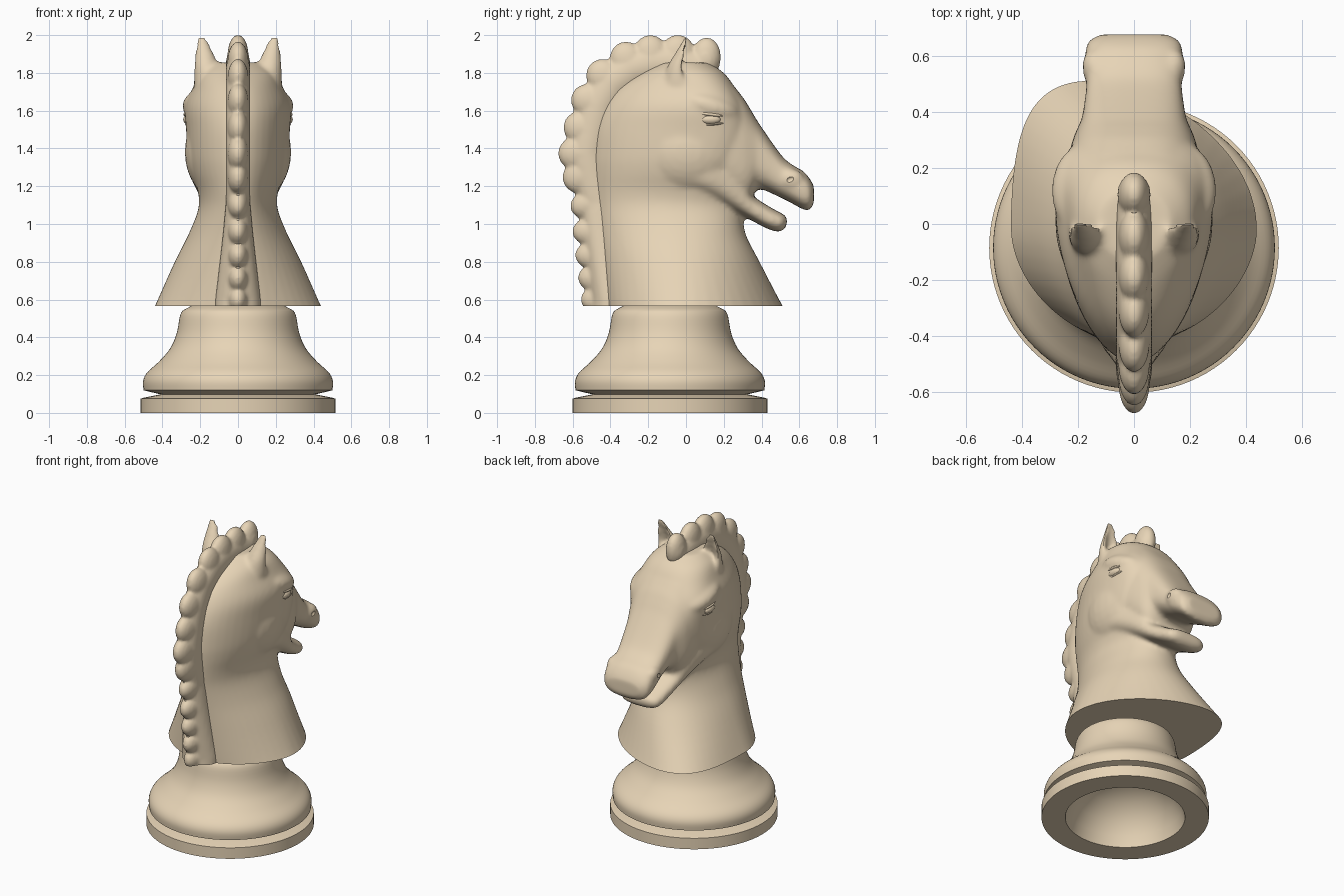
import bpy, bmesh
from math import sin, cos, pi, radians
from mathutils import Vector, Matrix

if "Cube" in bpy.data.objects:
    bpy.data.objects.remove(bpy.data.objects["Cube"])

wood = bpy.data.materials.new("pale_wood")
wood.diffuse_color = (0.80, 0.66, 0.47, 1)
wood.use_nodes = True
wood.node_tree.nodes["Principled BSDF"].inputs["Base Color"].default_value = wood.diffuse_color


def catmull(rows, n=5):
    """Interpolate rows of section parameters smoothly."""
    out = []
    for i in range(len(rows) - 1):
        quad = [rows[max(0, i - 1)], rows[i], rows[i + 1], rows[min(len(rows) - 1, i + 2)]]
        for k in range(n):
            t = k / n
            out.append([0.5 * (2 * b + (c - a) * t + (2 * a - 5 * b + 4 * c - d) * t * t
                               + (3 * b - a - 3 * c + d) * t ** 3) for a, b, c, d in zip(*quad)])
    return out + [list(rows[-1])]


def pw(v, e):
    return (1 if v >= 0 else -1) * abs(v) ** e


def loft(bm, rings):
    rows = [[bm.verts.new(p) for p in r] for r in rings]
    n = len(rows[0])
    for a, b in zip(rows, rows[1:]):
        for i in range(n):
            bm.faces.new((a[i], a[(i + 1) % n], b[(i + 1) % n], b[i]))
    bm.faces.new(rows[0])
    bm.faces.new(rows[-1])


def blob(bm, loc, rad, rot=0.0):
    m = Matrix.Translation(loc) @ Matrix.Rotation(rot, 4, 'X') @ Matrix.Diagonal((*rad, 1))
    bmesh.ops.create_uvsphere(bm, u_segments=24, v_segments=16, radius=1, matrix=m)


def make(name, bm):
    bmesh.ops.recalc_face_normals(bm, faces=bm.faces)
    me = bpy.data.meshes.new(name)
    bm.to_mesh(me)
    bm.free()
    ob = bpy.data.objects.new(name, me)
    bpy.context.collection.objects.link(ob)
    return ob


def finish(ob, voxel=None, smooth=0, cutter=None):
    if voxel:
        m = ob.modifiers.new("fuse", 'REMESH')
        m.mode, m.voxel_size = 'VOXEL', voxel
    if smooth:
        m = ob.modifiers.new("soften", 'SMOOTH')
        m.factor, m.iterations = 0.5, smooth
    if cutter:
        m = ob.modifiers.new("cut", 'BOOLEAN')
        m.operation, m.object, m.solver = 'DIFFERENCE', cutter, 'EXACT'
    bpy.ops.object.select_all(action='DESELECT')
    ob.select_set(True)
    bpy.context.view_layer.objects.active = ob
    bpy.ops.object.convert(target='MESH')
    ob.data.materials.clear()
    ob.data.materials.append(wood)
    bpy.ops.object.shade_smooth_by_angle(angle=radians(40))


ANG = [2 * pi * i / 48 for i in range(48)]

# turned base with a groove and a hollow underside
profile = [(0.37, 0), (0.517, 0), (0.517, 0.075), (0.50, 0.08), (0.41, 0.098), (0.485, 0.116), (0.50, 0.12)]
profile += [(r, z) for r, z in catmull([(0.50, 0.12), (0.502, 0.17), (0.48, 0.215), (0.42, 0.27),
                                        (0.36, 0.34), (0.325, 0.42), (0.308, 0.51), (0.295, 0.54)], 4)][1:]
profile += [(0.275, 0.552), (0.22, 0.58), (0.001, 0.58)]
profile += [(0.001, 0.30), (0.12, 0.285), (0.23, 0.235), (0.31, 0.15), (0.35, 0.07)]
bm = bmesh.new()
N = 96
cols = [[bm.verts.new((r * cos(2 * pi * i / N), -0.085 + r * sin(2 * pi * i / N), z)) for r, z in profile]
        for i in range(N)]
P = len(profile)
for i in range(N):
    a, b = cols[i], cols[(i + 1) % N]
    for j in range(P):
        k = (j + 1) % P
        bm.faces.new((a[j], b[j], b[k], a[k]))
finish(make("turned_base", bm))

# cutter: flat underside of the bust
bm = bmesh.new()
bmesh.ops.create_cube(bm, size=1, matrix=Matrix.Translation((0, 0, 0.367)) @ Matrix.Diagonal((2, 2, 0.4, 1)))
for s in (-1, 1):  # nostrils
    blob(bm, (s * 0.2, 0.55, 1.235), (0.026, 0.03, 0.02), 0.5)
cutter = make("bust_cutter", bm)
cutter.hide_render = True

bm = bmesh.new()
# neck and skull: z, back, front, widest y, half width, sideways lean, front exponent
neck = [(0.50, -0.42, 0.555, -0.02, 0.475, 0.19, 1.0),
        (0.57, -0.43, 0.51, -0.02, 0.438, 0.16, 1.0),
        (0.80, -0.45, 0.39, -0.03, 0.335, 0.05, 1.0),
        (0.95, -0.465, 0.315, -0.05, 0.26, 0.01, 0.95),
        (1.08, -0.48, 0.30, -0.07, 0.21, 0, 0.9),
        (1.17, -0.49, 0.30, -0.05, 0.212, 0, 0.8),
        (1.27, -0.495, 0.31, -0.01, 0.245, 0, 0.75),
        (1.36, -0.495, 0.33, 0.02, 0.265, 0, 0.7),
        (1.50, -0.48, 0.35, 0.05, 0.275, 0, 0.7),
        (1.62, -0.435, 0.31, 0.07, 0.28, 0, 0.7),
        (1.72, -0.36, 0.26, 0.05, 0.24, 0, 0.8),
        (1.80, -0.24, 0.20, 0.01, 0.20, 0, 0.85),
        (1.855, -0.13, 0.12, 0.0, 0.13, 0, 1.0)]
rings = []
for z, yb, yf, ym, w, lean, e in catmull(neck):
    ring = []
    for t in ANG:
        f = sin(t) >= 0
        ee = e if f else 1.1
        x = w * pw(cos(t), ee) - (lean * sin(t) ** 2 if f else 0)
        ring.append((x, ym + ((yf - ym) if f else (ym - yb)) * pw(sin(t), ee), z))
    rings.append(ring)
loft(bm, rings)

# upper muzzle and lower jaw: y, top, bottom, half width
upper = [(0.05, 1.80, 1.25, 0.24), (0.19, 1.79, 1.15, 0.242), (0.29, 1.685, 1.10, 0.222),
         (0.34, 1.61, 1.12, 0.203), (0.385, 1.535, 1.185, 0.185), (0.50, 1.37, 1.14, 0.17),
         (0.56, 1.315, 1.11, 0.174), (0.62, 1.28, 1.078, 0.174), (0.655, 1.24, 1.075, 0.16),
         (0.677, 1.20, 1.11, 0.12)]
lower = [(-0.12, 1.45, 1.24, 0.24), (-0.02, 1.45, 1.165, 0.255), (0.10, 1.43, 1.135, 0.25),
         (0.20, 1.38, 1.09, 0.225), (0.29, 1.26, 1.045, 0.195), (0.345, 1.16, 1.02, 0.175),
         (0.42, 1.105, 0.98, 0.158), (0.48, 1.07, 0.96, 0.147), (0.515, 1.052, 0.968, 0.128),
         (0.535, 1.035, 0.995, 0.085)]
for rows, e in ((upper, 0.75), (lower, 0.75)):
    loft(bm, [[(w * pw(cos(t), e), y, (a + b) / 2 + (a - b) / 2 * pw(sin(t), e)) for t in ANG]
              for y, a, b, w in catmull(rows)])

# cheeks, brows, nostril swellings and ears
for s in (-1, 1):
    blob(bm, (s * 0.12, 0.01, 1.38), (0.162, 0.26, 0.235))
    blob(bm, (s * 0.18, 0.12, 1.625), (0.115, 0.17, 0.075), -0.3)
    blob(bm, (s * 0.142, 0.56, 1.235), (0.045, 0.065, 0.055))
    ear = [(1.74, 0.16, -0.03, 0.075, 0.09), (1.83, 0.166, -0.03, 0.066, 0.07),
           (1.90, 0.176, -0.015, 0.05, 0.045), (1.955, 0.188, 0.0, 0.036, 0.027),
           (1.992, 0.192, 0.01, 0.022, 0.018)]
    # the front of each ear is hollowed
    loft(bm, [[(s * (cx + rx * cos(t)), cy + ry * (sin(t) if sin(t) < 0 else sin(t) * (0.9 - 1.1 * sin(t))), z)
               for t in ANG] for z, cx, cy, rx, ry in catmull(ear)])
finish(make("horse_head", bm), 0.0125, 12, cutter)

# scalloped mane: outer tips of the locks in side view
tips = [(0.115, 1.985), (-0.04, 2.0), (-0.20, 1.998), (-0.355, 1.955), (-0.505, 1.845), (-0.60, 1.69),
        (-0.645, 1.53), (-0.675, 1.375), (-0.65, 1.23), (-0.61, 1.085), (-0.60, 0.96), (-0.585, 0.835),
        (-0.57, 0.715), (-0.555, 0.60)]
bm = bmesh.new()
rings = []
for i, (y, z) in enumerate(tips):
    p, q = tips[max(0, i - 1)], tips[min(len(tips) - 1, i + 1)]
    d = Vector((0, q[0] - p[0], q[1] - p[1])).normalized()
    n = Vector((0, d.z, -d.y))
    n = n if n.dot(Vector((0, y + 0.05, z - 1.3))) > 0 else -n
    if i > 9:
        n = Vector((0, -1, 0))
    tip = Vector((0, y, z))
    rot = Vector((0, 0, 1)).angle(n) * (1 if n.y < 0 else -1)
    blob(bm, tip - n * 0.11, (0.056, (0.08 if i == 0 else 0.096) if i < 9 else 0.08, 0.112), rot)
    wide = 0.064 if i < 10 else 0.064 + 0.014 * (i - 9)
    mid = tip - n * 0.155
    if i == 0:
        mid += Vector((0, -0.02, -0.02))
    rings.append([mid + Vector((wide * cos(t), 0, 0)) + n * (0.1 * sin(t)) for t in ANG])
rings.append([p + Vector((0, 0, -0.1)) for p in rings[-1]])
loft(bm, rings)
blob(bm, (0, 0.105, 1.87), (0.06, 0.075, 0.09))
finish(make("mane", bm), 0.011, 3, cutter)

# eyes with upper and lower lids
bm = bmesh.new()
for s in (-1, 1):
    blob(bm, (s * 0.264, 0.13, 1.553), (0.026, 0.054, 0.026))
    blob(bm, (s * 0.262, 0.13, 1.58), (0.028, 0.068, 0.012), -0.12)
    blob(bm, (s * 0.26, 0.14, 1.528), (0.02, 0.06, 0.008), 0.1)
finish(make("eyes", bm))
